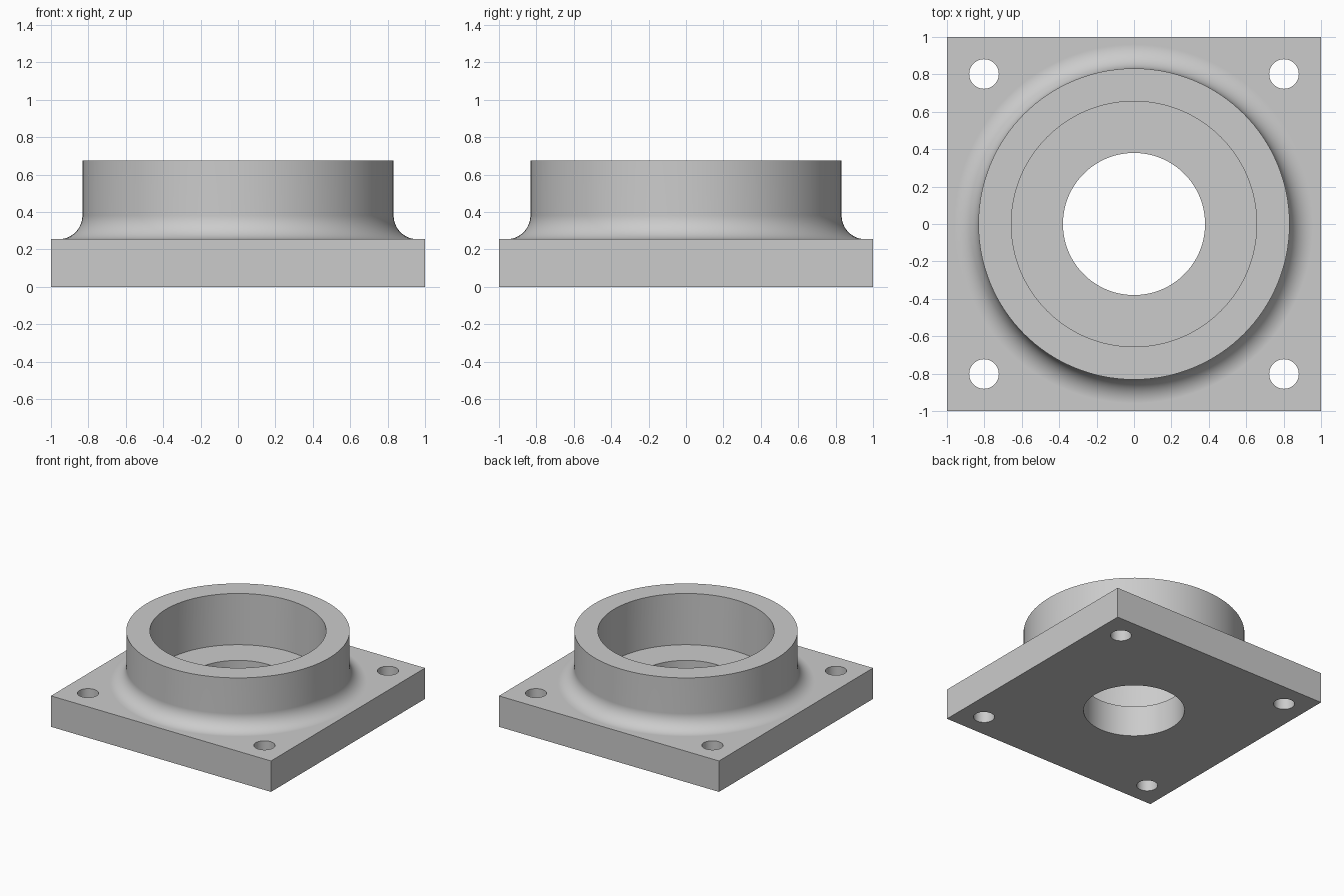
import bpy, bmesh, math

if "Cube" in bpy.data.objects:
    bpy.data.objects.remove(bpy.data.objects["Cube"], do_unlink=True)

PLATE_TOP, HEIGHT = 0.254, 0.675
COLLAR_R, RECESS_R, BORE_R = 0.832, 0.656, 0.38
BOLT_R, BOLT_POS, FILLET = 0.079, 0.802, 0.127
SEGMENTS = 128

grey = bpy.data.materials.new("light_grey")
grey.use_nodes = True
grey.diffuse_color = (0.6, 0.6, 0.6, 1)
grey.node_tree.nodes["Principled BSDF"].inputs["Base Color"].default_value = (0.6, 0.6, 0.6, 1)


def make_object(name, bm):
    bmesh.ops.recalc_face_normals(bm, faces=bm.faces)
    mesh = bpy.data.meshes.new(name)
    bm.to_mesh(mesh)
    bm.free()
    mesh.materials.append(grey)
    obj = bpy.data.objects.new(name, mesh)
    bpy.context.collection.objects.link(obj)
    return obj


def lathe(name, profile):
    """Solid of revolution about z; the profile starts and ends on the axis."""
    bm = bmesh.new()
    verts = [bm.verts.new((r, 0, z)) for r, z in profile]
    edges = [bm.edges.new(pair) for pair in zip(verts, verts[1:])]
    bmesh.ops.spin(bm, geom=verts + edges, cent=(0, 0, 0), axis=(0, 0, 1),
                   angle=math.tau, steps=SEGMENTS, use_merge=True)
    bmesh.ops.remove_doubles(bm, verts=bm.verts, dist=1e-5)
    return make_object(name, bm)


def cylinder(name, radius, z0, z1, x=0, y=0, sides=SEGMENTS):
    bm = bmesh.new()
    bmesh.ops.create_cone(bm, cap_ends=True, segments=sides, radius1=radius,
                          radius2=radius, depth=z1 - z0)
    bmesh.ops.translate(bm, verts=bm.verts, vec=(x, y, (z0 + z1) / 2))
    return make_object(name, bm)


def combine(target, tool, operation):
    """Apply a boolean and discard the tool object."""
    mod = target.modifiers.new(operation.lower(), 'BOOLEAN')
    mod.operation, mod.object, mod.solver = operation, tool, 'EXACT'
    bpy.context.view_layer.objects.active = target
    bpy.ops.object.modifier_apply(modifier=mod.name)
    bpy.data.objects.remove(tool, do_unlink=True)


# Square mounting plate
bm = bmesh.new()
bmesh.ops.create_cube(bm, size=2)
for v in bm.verts:
    v.co.z = PLATE_TOP if v.co.z > 0 else 0
flange = make_object("flange_body", bm)

# Round collar with a concave fillet running into the plate
foot_r = COLLAR_R + FILLET
profile = [(0, HEIGHT), (COLLAR_R, HEIGHT)]
for i in range(13):
    a = math.pi / 2 * i / 12
    profile.append((foot_r - FILLET * math.cos(a),
                    PLATE_TOP + FILLET * (1 - math.sin(a))))
profile += [(foot_r, PLATE_TOP / 2), (0, PLATE_TOP / 2)]
combine(flange, lathe("collar", profile), 'UNION')

# Wide recess, through bore and four bolt holes
combine(flange, cylinder("recess_cutter", RECESS_R, PLATE_TOP, 1), 'DIFFERENCE')
combine(flange, cylinder("bore_cutter", BORE_R, -0.2, 1), 'DIFFERENCE')
for sx in (-1, 1):
    for sy in (-1, 1):
        hole = cylinder("bolt_cutter", BOLT_R, -0.2, 0.5,
                        sx * BOLT_POS, sy * BOLT_POS, 48)
        combine(flange, hole, 'DIFFERENCE')

# Smooth round walls, crisp rims, flat faces kept flat
bpy.ops.object.select_all(action='DESELECT')
flange.select_set(True)
bpy.context.view_layer.objects.active = flange
bpy.ops.object.shade_smooth_by_angle(angle=math.radians(30))
weighted = flange.modifiers.new("weighted_normals", 'WEIGHTED_NORMAL')
weighted.keep_sharp = True
